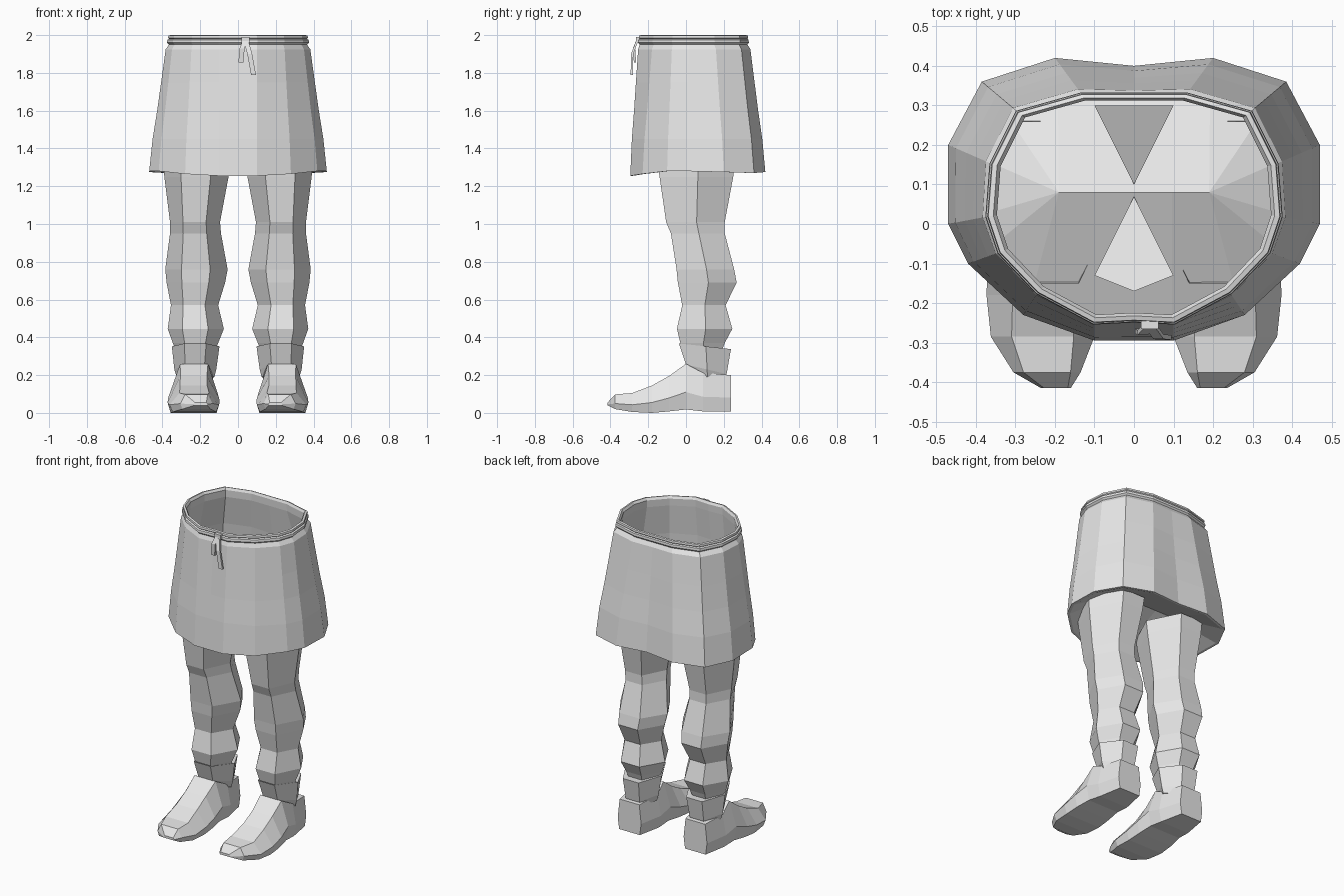
import bpy, bmesh, math
from mathutils import Vector

if "Cube" in bpy.data.objects:
    bpy.data.objects.remove(bpy.data.objects["Cube"])

grey = bpy.data.materials.new("grey")
grey.diffuse_color = (0.8, 0.8, 0.8, 1)
grey.use_nodes = True
grey.node_tree.nodes["Principled BSDF"].inputs["Base Color"].default_value = grey.diffuse_color


def finish(name, bm, mirror=False):
    """Turn a bmesh into a flat shaded object, mirrored across x if asked."""
    bmesh.ops.remove_doubles(bm, verts=bm.verts, dist=0.0005)
    bmesh.ops.recalc_face_normals(bm, faces=bm.faces)
    me = bpy.data.meshes.new(name)
    bm.to_mesh(me)
    bm.free()
    me.materials.append(grey)
    ob = bpy.data.objects.new(name, me)
    bpy.context.collection.objects.link(ob)
    if mirror:
        mod = ob.modifiers.new("mirror", 'MIRROR')
        mod.use_mirror_merge = False
    return ob


def loft(name, rings, cap_start=False, cap_end=False, mirror=False):
    """Skin a list of closed rings that share one point count."""
    bm = bmesh.new()
    vs = [[bm.verts.new(p) for p in r] for r in rings]
    n = len(rings[0])
    for a, b in zip(vs, vs[1:]):
        for i in range(n):
            j = (i + 1) % n
            bm.faces.new((a[i], a[j], b[j], b[i]))
    if cap_start:
        bm.faces.new(vs[0])
    if cap_end:
        bm.faces.new(vs[-1])
    return finish(name, bm, mirror)


# Skirt: half outlines of waist and hem, front centre to back centre
waist = [(0, -.24), (.1, -.245), (.24, -.17), (.335, -.07), (.365, .02),
         (.355, .15), (.29, .28), (.13, .325), (0, .325)]
hem = [(0, -.295), (.1, -.295), (.28, -.23), (.42, -.1), (.47, 0),
       (.47, .2), (.385, .36), (.2, .42), (0, .40)]
hem_z = [1.255, 1.255, 1.265, 1.28, 1.28, 1.275, 1.27, 1.275, 1.28]


def skirt_ring(z, t, s=1.0):
    half = []
    for (wx, wy), (hx, hy), hz in zip(waist, hem, hem_z):
        x, y = wx + (hx - wx) * t, wy + (hy - wy) * t
        half.append((x * s, .07 + (y - .07) * s, hz if t == 1 else z))
    return half + [(-x, y, zz) for x, y, zz in half[-2:0:-1]]


outside = [(1.95, 0), (1.925, .17), (1.75, .4), (1.6, .6), (1.45, .83), (1.27, 1)]
inside = [(1.27, 1, .965), (1.45, .83, .965), (1.75, .4, .965), (1.94, 0, .96)]
floor_ring = skirt_ring(1.27, 1, .965)
ridge = [(max(-.19, min(.19, x)), .08, 1.41) for x, y, z in floor_ring]
loft("skirt", [skirt_ring(z, t) for z, t in outside] +
     [skirt_ring(*a) for a in inside])
loft("skirt_lining_floor", [floor_ring, ridge])

# Waistband: rolled cord above the skirt
band = [(1.94, 0, .96), (1.95, 0, 1.0), (1.96, 0, 1.03), (1.975, 0, 1.025),
        (1.98, 0, 1.0), (1.985, 0, 1.015), (1.997, 0, 1.01), (2.0, 0, .975),
        (1.985, 0, .95), (1.94, 0, .96)]
loft("waistband", [skirt_ring(*b) for b in band])

# Crotch panels between the legs
bm = bmesh.new()
for pts in ([(0, .07, 1.41), (-.1, -.13, 1.45), (0, -.17, 1.48), (.1, -.13, 1.45)],
            [(0, .1, 1.41), (.1, .3, 1.5), (-.1, .3, 1.5)]):
    bm.faces.new([bm.verts.new(p) for p in pts])
finish("crotch_panels", bm)


# Legs: six sided rings with points at the inner and outer sides
def leg_ring(z, xi, xo, yf, yb, tilt=0.0):
    w, ym = xo - xi, yf + (yb - yf) * .52
    pts = [(xi + .28 * w, yf), (xi + .74 * w, yf), (xo, ym),
           (xi + .72 * w, yb), (xi + .28 * w, yb), (xi, ym)]
    return [(x, y, z - tilt * (y - ym) / (yb - yf)) for x, y in pts]


leg = [(1.33, .04, .395, -.15, .26), (1.25, .05, .39, -.14, .25),
       (1.01, .095, .36, -.105, .205), (.95, .09, .36, -.08, .205),
       (.76, .055, .385, -.05, .255), (.69, .068, .378, -.043, .268),
       (.57, .105, .355, -.02, .21), (.445, .075, .372, -.048, .245),
       (.37, .105, .345, -.03, .205), (.33, .12, .33, -.01, .19)]
loft("leg", [leg_ring(*r) for r in leg], cap_end=True, mirror=True)

# Ankle cuffs
cuff = [(.345, .125, .325, -.005, .2, .02), (.352, .098, .35, -.038, .238, .03),
        (.23, .115, .337, 0, .215, .05), (.19, .125, .325, .02, .2, .05)]
loft("ankle_cuff", [leg_ring(*r) for r in cuff], cap_start=True, cap_end=True,
     mirror=True)


# Shoes: sections from toe to heel (y, inner x, outer x, bottom, top, top inset)
def shoe_ring(y, xi, xo, zb, zt, inset):
    zm, w = zb + (zt - zb) * .38, xo - xi
    return [(xi + .06 * w, y, zb), (xo - .06 * w, y, zb), (xo, y, zm),
            (xo - inset * w, y, zt), (xi + inset * w, y, zt), (xi, y, zm)]


shoe = [(-.415, .16, .235, .04, .055, .1), (-.375, .135, .305, .02, .098, .15),
        (-.285, .1, .362, .005, .105, .2), (-.18, .097, .373, 0, .145, .24),
        (-.09, .1, .37, .008, .195, .24), (0, .11, .355, .018, .26, .2),
        (.09, .115, .345, .008, .212, .1), (.238, .15, .315, .008, .2, .08)]
loft("shoe", [shoe_ring(*r) for r in shoe], cap_start=True, cap_end=True,
     mirror=True)


# Drawstring: two hanging ends and a small knot
def strip(name, path, w=.013, d=.006):
    rings = []
    for p in path:
        x, y, z = p
        rings.append([(x - w, y - d, z), (x + w, y - d, z),
                      (x + w, y + d, z), (x - w, y + d, z)])
    loft(name, rings, cap_start=True, cap_end=True)


strip("drawstring_short", [(.04, -.255, 1.98), (.022, -.275, 1.93), (.015, -.27, 1.855)])
strip("drawstring_long", [(.04, -.255, 1.98), (.062, -.285, 1.9), (.082, -.287, 1.79)])
strip("drawstring_knot", [(.04, -.25, 1.99), (.04, -.25, 1.96)], .022, .015)
